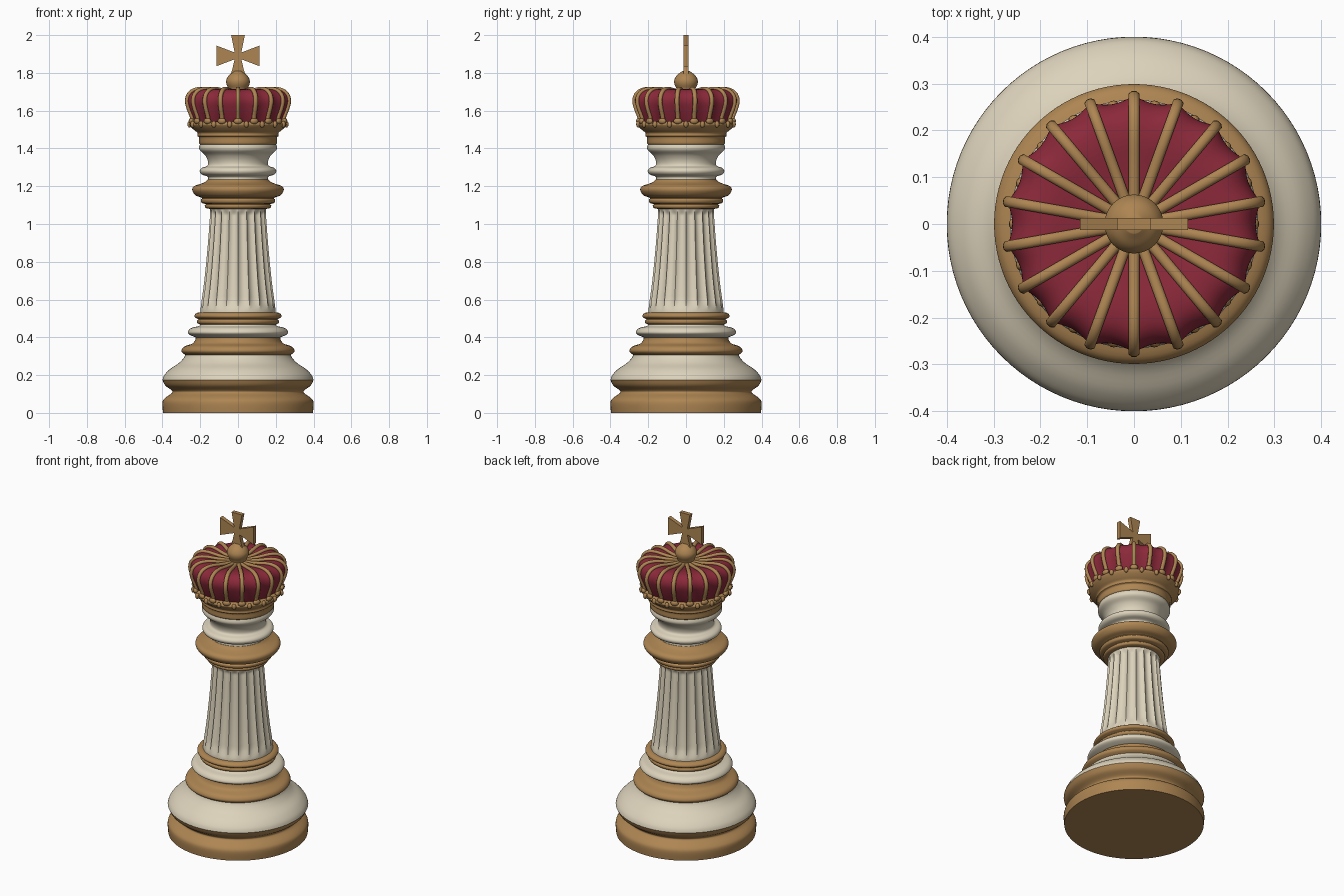
import bpy, bmesh
from math import sin, cos, pi, radians
from mathutils import Vector, Matrix

cube = bpy.data.objects.get("Cube")
if cube:
    bpy.data.objects.remove(cube)


def material(name, rgb):
    m = bpy.data.materials.new(name)
    m.use_nodes = True
    m.diffuse_color = (*rgb, 1)
    bsdf = m.node_tree.nodes["Principled BSDF"]
    bsdf.inputs["Base Color"].default_value = (*rgb, 1)
    bsdf.inputs["Roughness"].default_value = 0.5
    return m


GOLD = material("antique gold", (0.42, 0.235, 0.085))
CREAM = material("ivory cream", (0.72, 0.65, 0.50))
RED = material("crimson velvet", (0.26, 0.022, 0.042))
RIBS = 18


def finish(name, bm, mat, angle=40):
    bmesh.ops.recalc_face_normals(bm, faces=bm.faces)
    mesh = bpy.data.meshes.new(name)
    bm.to_mesh(mesh)
    bm.free()
    mesh.materials.append(mat)
    ob = bpy.data.objects.new(name, mesh)
    bpy.context.collection.objects.link(ob)
    if angle:
        bpy.ops.object.select_all(action='DESELECT')
        ob.select_set(True)
        bpy.context.view_layer.objects.active = ob
        bpy.ops.object.shade_smooth_by_angle(angle=radians(angle))
    return ob


def spline(pts, steps=4):
    """Smooth curve through (radius, height) points; repeated points give corners."""
    p = [Vector(q) for q in pts]
    p = [p[0]] + p + [p[-1]]
    out = []
    for a, b, c, d in zip(p, p[1:], p[2:], p[3:]):
        if (b - c).length < 1e-6:
            continue
        for i in range(steps):
            t = i / steps
            out.append(0.5 * (2 * b + (c - a) * t + (2 * a - 5 * b + 4 * c - d) * t * t
                              + (3 * b - a - 3 * c + d) * t ** 3))
    return out + [p[-1]]


def lathe(name, pts, mat, seg=96, shape=None):
    """Turned part with capped ends; shape(angle, r, z) may alter the radius."""
    bm = bmesh.new()
    rings = []
    for r, z in spline(pts):
        ring = []
        for i in range(seg):
            a = 2 * pi * i / seg
            q = shape(a, r, z) if shape else r
            ring.append(bm.verts.new((q * cos(a), q * sin(a), z)))
        rings.append(ring)
    for lo, hi in zip(rings, rings[1:]):
        for i in range(seg):
            j = (i + 1) % seg
            bm.faces.new((lo[i], lo[j], hi[j], hi[i]))
    bm.faces.new(rings[0][::-1])
    bm.faces.new(rings[-1])
    return finish(name, bm, mat)


# Base and lower mouldings
lathe("base_plinth", [(.397, 0), (.397, 0), (.4, .055), (.385, .08), (.35, .105),
                      (.352, .12), (.385, .145), (.4, .175)], GOLD)
lathe("base_dome", [(.4, .175), (.39, .2), (.36, .232), (.315, .262),
                    (.288, .29), (.278, .31)], CREAM)
lathe("lower_ring", [(.275, .305), (.296, .32), (.298, .335), (.283, .352),
                     (.24, .368), (.225, .39), (.225, .4)], GOLD)
lathe("lower_torus", [(.225, .4), (.258, .415), (.265, .43), (.247, .45),
                      (.205, .46), (.2, .475)], CREAM)
lathe("shaft_foot_ring", [(.2, .468), (.215, .475), (.217, .488), (.21, .496), (.228, .505),
                          (.23, .518), (.215, .53), (.19, .532)], GOLD)


# Fluted shaft
def fluted(a, r, z):
    fade = max(0, min(1, (z - .545) / .05, (1.08 - z) / .03))
    return r - .014 * fade * abs(sin(a * 10)) ** 0.7


lathe("fluted_shaft", [(.2, .525), (.198, .55), (.192, .6), (.181, .68), (.170, .78),
                       (.159, .9), (.150, 1.02), (.147, 1.06), (.15, 1.09)],
      CREAM, 160, fluted)

# Collar and neck
lathe("collar", [(.15, 1.08), (.172, 1.085), (.176, 1.098), (.17, 1.105), (.192, 1.112),
                 (.197, 1.128), (.19, 1.138), (.222, 1.15), (.24, 1.172), (.241, 1.19),
                 (.228, 1.203), (.2, 1.212), (.175, 1.222), (.16, 1.235)], GOLD)
lathe("neck", [(.16, 1.23), (.16, 1.25), (.192, 1.262), (.203, 1.28), (.192, 1.297),
               (.162, 1.308), (.16, 1.335), (.175, 1.365), (.2, 1.388), (.206, 1.405),
               (.2, 1.425)], CREAM)

# Crown band and velvet cap, pinched inwards between the ribs
lathe("crown_band", [(.19, 1.422), (.205, 1.425), (.206, 1.458), (.215, 1.466), (.214, 1.482),
                     (.232, 1.497), (.25, 1.515), (.256, 1.53), (.235, 1.542)], GOLD)


def scalloped(a, r, z):
    return r * (1 - .05 * abs(cos(a * RIBS / 2)))


lathe("velvet_cap", [(.225, 1.525), (.243, 1.56), (.262, 1.605), (.274, 1.65), (.264, 1.685),
                     (.235, 1.708), (.19, 1.714), (.13, 1.706), (.05, 1.695)],
      RED, 144, scalloped)

# Crown ribs: one swept strip repeated around the cap
path = spline([(.242, 1.535), (.25, 1.57), (.266, 1.61), (.275, 1.65), (.266, 1.685),
               (.236, 1.71), (.19, 1.717), (.13, 1.709), (.04, 1.698)], 3)
bm = bmesh.new()
for k in range(RIBS):
    spin = Matrix.Rotation(2 * pi * (k + .5) / RIBS, 3, 'Z')
    rings = []
    for i, p in enumerate(path):
        t = (path[min(i + 1, len(path) - 1)] - path[max(i - 1, 0)]).normalized()
        ring = []
        for j in range(8):
            a = 2 * pi * (j + .5) / 8
            h = .010 * sin(a)
            ring.append(bm.verts.new(spin @ Vector((p.x + t.y * h, .0125 * cos(a), p.y - t.x * h))))
        rings.append(ring)
    for lo, hi in zip(rings, rings[1:]):
        for j in range(8):
            n = (j + 1) % 8
            bm.faces.new((lo[j], lo[n], hi[n], hi[j]))
    bm.faces.new(rings[0])
    bm.faces.new(rings[-1])
finish("crown_ribs", bm, GOLD, 60)


# Ornaments round the crown rim
def rim_row(name, radius, z, size, offset):
    bm = bmesh.new()
    for k in range(RIBS):
        m = (Matrix.Rotation(2 * pi * (k + offset) / RIBS, 4, 'Z')
             @ Matrix.Translation((radius, 0, z)) @ Matrix.Diagonal((*size, 1)))
        bmesh.ops.create_uvsphere(bm, u_segments=10, v_segments=6, radius=1, matrix=m)
    finish(name, bm, GOLD, 60)


rim_row("rim_beads", .256, 1.528, (.012, .013, .018), 0)
rim_row("rim_leaves", .252, 1.545, (.013, .024, .016), .5)

# Orb on top of the crown
lathe("orb", [(.045, 1.69), (.05, 1.715), (.061, 1.74), (.062, 1.762), (.05, 1.785),
              (.03, 1.802), (.02, 1.81)], GOLD, 48)

# Flared cross: outline of each arm, extruded in depth
bm = bmesh.new()
outline = [(-.042, 1.785), (-.03, 1.82), (-.018, 1.872), (-.115, 1.835), (-.115, 1.945),
           (-.018, 1.908), (-.036, 2.0)]
outline += [(-x, z) for x, z in reversed(outline)]
face = bm.faces.new([bm.verts.new((x, -.0125, z)) for x, z in outline])
extruded = bmesh.ops.extrude_face_region(bm, geom=[face], use_keep_orig=True)
moved = [v for v in extruded["geom"] if isinstance(v, bmesh.types.BMVert)]
bmesh.ops.translate(bm, verts=moved, vec=(0, .025, 0))
finish("cross", bm, GOLD, 0)
